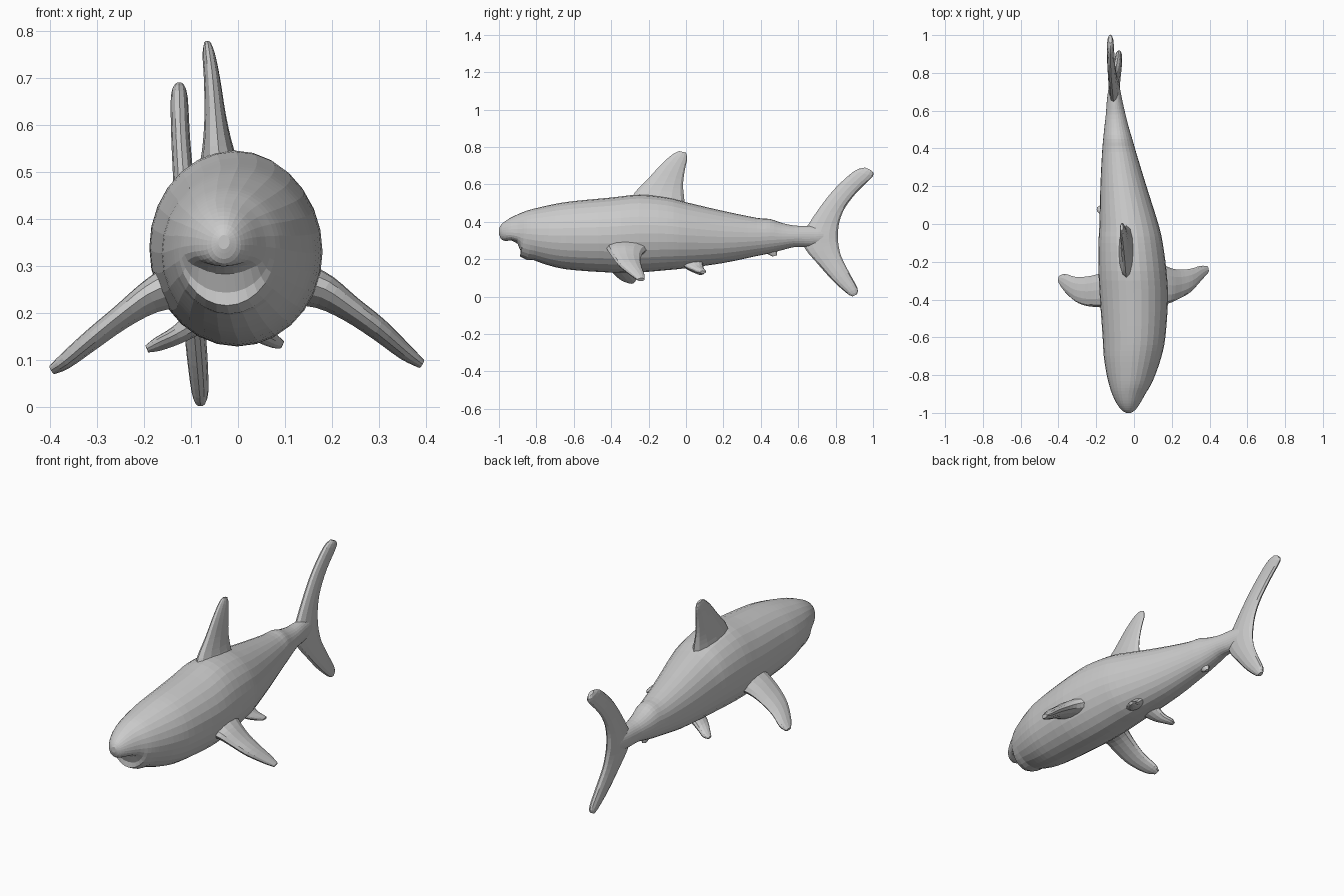
import bpy, bmesh, math
from mathutils import Vector as V


def smooth_rows(rows, steps):
    """Catmull-Rom resampling of a list of vector tuples."""
    out = []
    for i in range(len(rows) - 1):
        quad = [rows[max(0, i - 1)], rows[i], rows[i + 1], rows[min(len(rows) - 1, i + 2)]]
        for s in range(steps):
            t = s / steps
            out.append(tuple(0.5 * (2 * q + (r - p) * t + (2 * p - 5 * q + 4 * r - u) * t * t
                                    + (3 * q - p - 3 * r + u) * t ** 3) for p, q, r, u in zip(*quad)))
    return out + [rows[-1]]


def loft(name, rows, sides, steps):
    """Skin elliptical rings, each given as (centre, half axis a, half axis b)."""
    bm = bmesh.new()
    rings = []
    for c, a, b in smooth_rows(rows, steps):
        angles = [2 * math.pi * k / sides for k in range(sides)]
        rings.append([bm.verts.new(c + a * math.cos(t) + b * math.sin(t)) for t in angles])
    for r, s in zip(rings, rings[1:]):
        for k in range(sides):
            n = (k + 1) % sides
            bm.faces.new((r[k], r[n], s[n], s[k]))
    bm.faces.new(rings[0])
    bm.faces.new(rings[-1])
    bmesh.ops.recalc_face_normals(bm, faces=bm.faces)
    mesh = bpy.data.meshes.new(name)
    bm.to_mesh(mesh)
    bm.free()
    obj = bpy.data.objects.new(name, mesh)
    bpy.context.collection.objects.link(obj)
    return obj


def fin(name, sections, normal, sides=12, steps=3):
    """Sections: leading point, trailing point, thickness."""
    n = V(normal).normalized()
    rows = [((V(l) + V(t)) / 2, (V(t) - V(l)) / 2, n * th / 2) for l, t, th in sections]
    return loft(name, rows, sides, steps)


# Body: y, top z, bottom z, centre x, half width
body = [
    (-1.0, .365, .335, -.03, .012),
    (-.985, .388, .30, -.03, .036),
    (-.95, .415, .272, -.03, .062),
    (-.90, .44, .24, -.028, .088),
    (-.85, .46, .212, -.021, .111),
    (-.79, .476, .186, -.015, .131),
    (-.70, .496, .158, -.007, .153),
    (-.60, .511, .142, 0, .166),
    (-.40, .53, .129, 0, .18),
    (-.25, .545, .13, -.008, .18),
    (-.10, .53, .142, -.018, .17),
    (0, .505, .152, -.027, .156),
    (.20, .458, .18, -.056, .122),
    (.38, .421, .218, -.079, .09),
    (.45, .415, .232, -.086, .077),
    (.51, .395, .248, -.092, .065),
    (.58, .38, .265, -.097, .052),
    (.66, .378, .266, -.103, .04),
    (.73, .37, .278, -.105, .028),
    (.79, .345, .305, -.107, .014),
]
shark = loft("body", [(V((x, y, (zt + zb) / 2)), V((0, 0, (zt - zb) / 2)), V((w, 0, 0)))
                      for y, zt, zb, x, w in body], 28, 3)

# Mouth: lift the underside of the snout, then square off and lower the chin behind it
for v in shark.data.vertices:
    under = max(0, min(1, (.335 - v.co.z) / .07)) * max(0, 1 - ((v.co.x + .03) / .12) ** 2)
    if v.co.y < -.885:
        v.co.z += under * .042 * min(1, (v.co.y + 1) / .07)
    elif v.co.y < -.875:
        v.co.z += under * .012
    elif v.co.y < -.82:
        v.co.y -= under * .02
        v.co.z -= under * .006


def upright(name, rows):
    """Vertical fin: x, leading y/z, trailing y/z, thickness."""
    fin(name, [((x, *l), (x, *t), th) for x, l, t, th in rows], (1, 0, 0))


upright("dorsal_fin", [
    (-.035, (-.30, .49), (-.005, .46), .11),
    (-.042, (-.275, .555), (-.01, .53), .07),
    (-.048, (-.205, .628), (-.016, .60), .047),
    (-.055, (-.13, .71), (-.006, .68), .035),
    (-.062, (-.07, .762), (.006, .735), .027),
    (-.065, (-.035, .778), (0, .77), .014),
])
upright("tail_fin", [
    (-.125, (.958, .69), (.99, .676), .02),
    (-.125, (.90, .672), (1.0, .645), .036),
    (-.122, (.80, .582), (.915, .56), .04),
    (-.116, (.725, .49), (.85, .475), .044),
    (-.11, (.66, .395), (.82, .40), .05),
    (-.105, (.62, .325), (.812, .33), .056),
    (-.10, (.638, .255), (.815, .28), .05),
    (-.095, (.70, .18), (.83, .215), .046),
    (-.087, (.785, .085), (.872, .13), .044),
    (-.081, (.86, .018), (.917, .045), .036),
    (-.08, (.89, .001), (.914, .012), .02),
])
upright("anal_fin", [
    (-.085, (.40, .26), (.48, .28), .05),
    (-.085, (.43, .232), (.488, .25), .035),
    (-.085, (.462, .215), (.485, .22), .02),
])

# Paired fins: the tail bend makes the two sides slightly different
fin("right_pectoral_fin", [
    ((.13, -.43, .265), (.13, -.20, .255), .10),
    ((.185, -.42, .25), (.185, -.23, .235), .075),
    ((.24, -.395, .213), (.24, -.242, .202), .056),
    ((.30, -.36, .168), (.30, -.237, .16), .048),
    ((.36, -.295, .116), (.35, -.222, .118), .036),
    ((.393, -.258, .09), (.388, -.222, .092), .02),
], (.5, 0, .85))
fin("left_pectoral_fin", [
    ((-.13, -.445, .265), (-.13, -.24, .25), .10),
    ((-.19, -.44, .24), (-.19, -.265, .222), .07),
    ((-.25, -.434, .196), (-.25, -.278, .183), .052),
    ((-.31, -.41, .147), (-.31, -.28, .14), .045),
    ((-.37, -.355, .096), (-.365, -.264, .098), .035),
    ((-.398, -.31, .077), (-.395, -.275, .078), .02),
], (-.5, 0, .85))
fin("right_pelvic_fin", [
    ((.01, -.03, .185), (.01, .09, .19), .06),
    ((.05, .00, .158), (.05, .095, .152), .04),
    ((.08, .045, .14), (.08, .108, .135), .028),
    ((.095, .075, .132), (.095, .105, .131), .016),
], (.4, 0, .9))
fin("left_pelvic_fin", [
    ((-.08, -.03, .185), (-.08, .08, .19), .06),
    ((-.13, .0, .155), (-.13, .085, .15), .04),
    ((-.17, .04, .136), (-.17, .10, .13), .03),
    ((-.194, .065, .123), (-.194, .09, .122), .016),
], (-.4, 0, .9))
